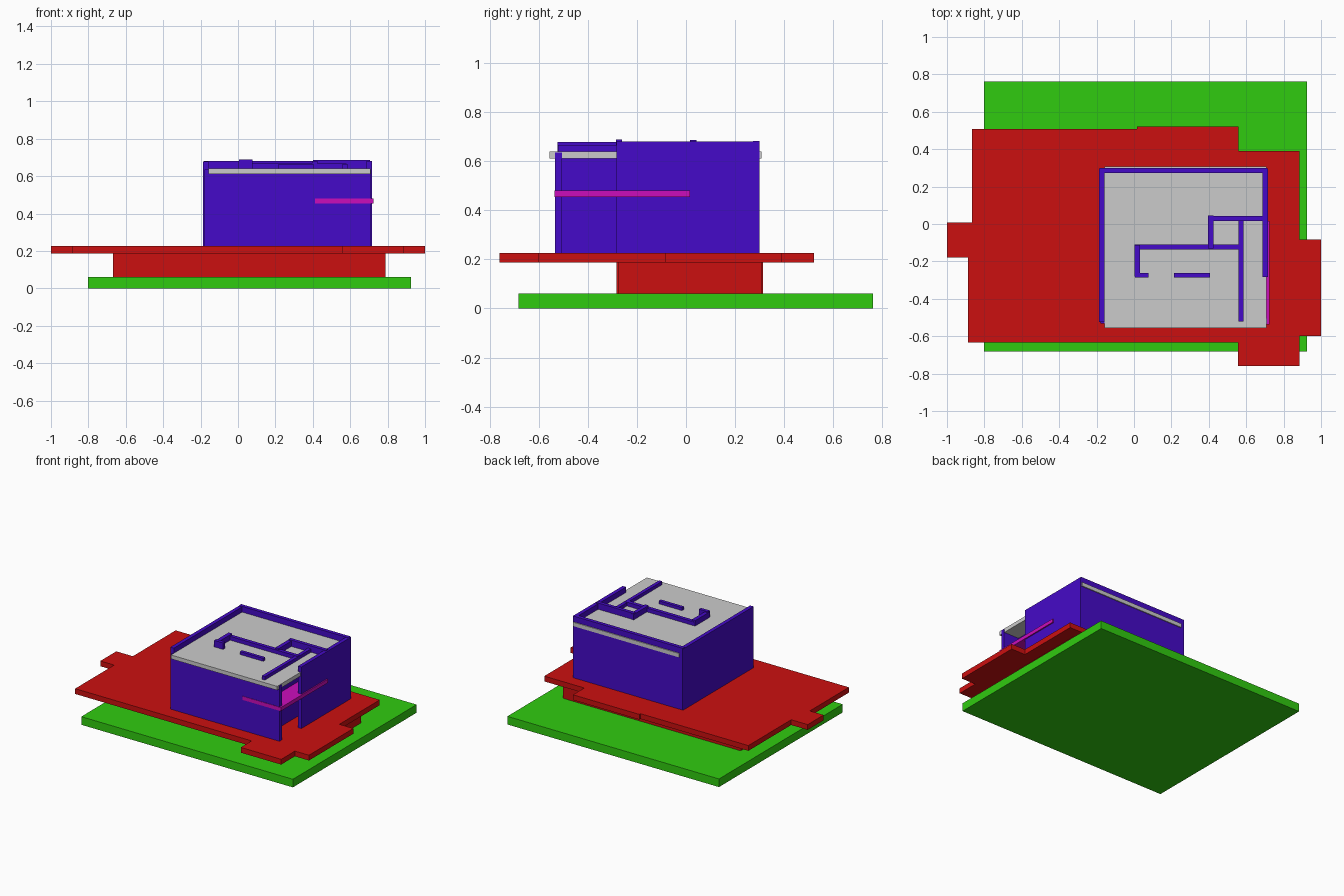
import bpy, bmesh

if "Cube" in bpy.data.objects:
    bpy.data.objects.remove(bpy.data.objects["Cube"])


def material(name, rgb):
    m = bpy.data.materials.new(name)
    m.diffuse_color = (*rgb, 1)
    m.use_nodes = True
    m.node_tree.nodes["Principled BSDF"].inputs["Base Color"].default_value = m.diffuse_color
    return m


GREEN = material("green", (0.03, 0.6, 0.005))
RED = material("red", (0.6, 0.005, 0.005))
BLUE = material("blue", (0.06, 0.003, 0.58))
PINK = material("magenta", (0.6, 0.004, 0.5))


def prism(name, outline, z0, z1, mat=None):
    """Extrude a flat outline from z0 to z1."""
    bm = bmesh.new()
    face = bm.faces.new([bm.verts.new((x, y, z0)) for x, y in outline])
    res = bmesh.ops.extrude_face_region(bm, geom=[face])
    top = [v for v in res["geom"] if isinstance(v, bmesh.types.BMVert)]
    bmesh.ops.translate(bm, verts=top, vec=(0, 0, z1 - z0))
    bmesh.ops.recalc_face_normals(bm, faces=bm.faces)
    me = bpy.data.meshes.new(name)
    bm.to_mesh(me)
    bm.free()
    if mat:
        me.materials.append(mat)
    ob = bpy.data.objects.new(name, me)
    bpy.context.collection.objects.link(ob)
    return ob


def block(name, x0, x1, y0, y1, z0, z1, mat=None):
    return prism(name, [(x0, y0), (x1, y0), (x1, y1), (x0, y1)], z0, z1, mat)


# Ground slab
block("ground_slab", -0.803, 0.926, -0.682, 0.762, 0, 0.06, GREEN)

# Foundation walls between the ground and the floor
for name, x0, x1, y0, y1 in (
        ("foundation_front", -0.66, 0.78, -0.283, -0.255),
        ("foundation_back", -0.66, 0.78, 0.287, 0.314),
        ("foundation_left", -0.667, -0.64, -0.275, 0.31),
        ("foundation_right", 0.76, 0.788, -0.275, 0.31)):
    block(name, x0, x1, y0, y1, 0.06, 0.19, RED)

# Stepped floor slab
prism("floor_slab", [
    (-1, 0.008), (-0.865, 0.008), (-0.865, 0.508), (0.015, 0.508),
    (0.015, 0.522), (0.558, 0.522), (0.558, 0.39), (0.885, 0.39),
    (0.885, -0.082), (1, -0.082), (1, -0.6), (0.885, -0.6),
    (0.885, -0.76), (0.555, -0.76), (0.555, -0.634), (-0.887, -0.634),
    (-0.887, -0.178), (-1, -0.178)], 0.187, 0.226, RED)

# House walls: outer shell, then partitions that poke through the roof
FLOOR = 0.226
for name, x0, x1, y0, y1, top in (
        ("front_wall", -0.178, 0.712, -0.533, -0.506, 0.635),
        ("left_wall", -0.186, -0.158, -0.523, 0.298, 0.678),
        ("back_wall", -0.183, 0.71, 0.273, 0.3, 0.682),
        ("right_wall", 0.688, 0.716, -0.283, 0.297, 0.68),
        ("porch_inner_wall", 0.56, 0.585, -0.522, 0.03, 0.665),
        ("rear_partition", 0.4, 0.705, 0.017, 0.043, 0.686),
        ("shaft_left_wall", 0.396, 0.424, -0.13, 0.045, 0.68),
        ("middle_partition", 0.003, 0.58, -0.137, -0.11, 0.668),
        ("alcove_side_wall", 0.003, 0.032, -0.28, -0.113, 0.68),
        ("alcove_front_wall", 0.005, 0.077, -0.285, -0.261, 0.688),
        ("door_side_wall", 0.215, 0.405, -0.285, -0.261, 0.662)):
    block(name, x0, x1, y0, y1, FLOOR, top, BLUE)

# Mid level slab above the porch
block("porch_canopy", 0.412, 0.725, -0.536, 0.016, 0.453, 0.48, PINK)

# Roof
block("roof_slab", -0.158, 0.709, -0.556, 0.307, 0.611, 0.64)
